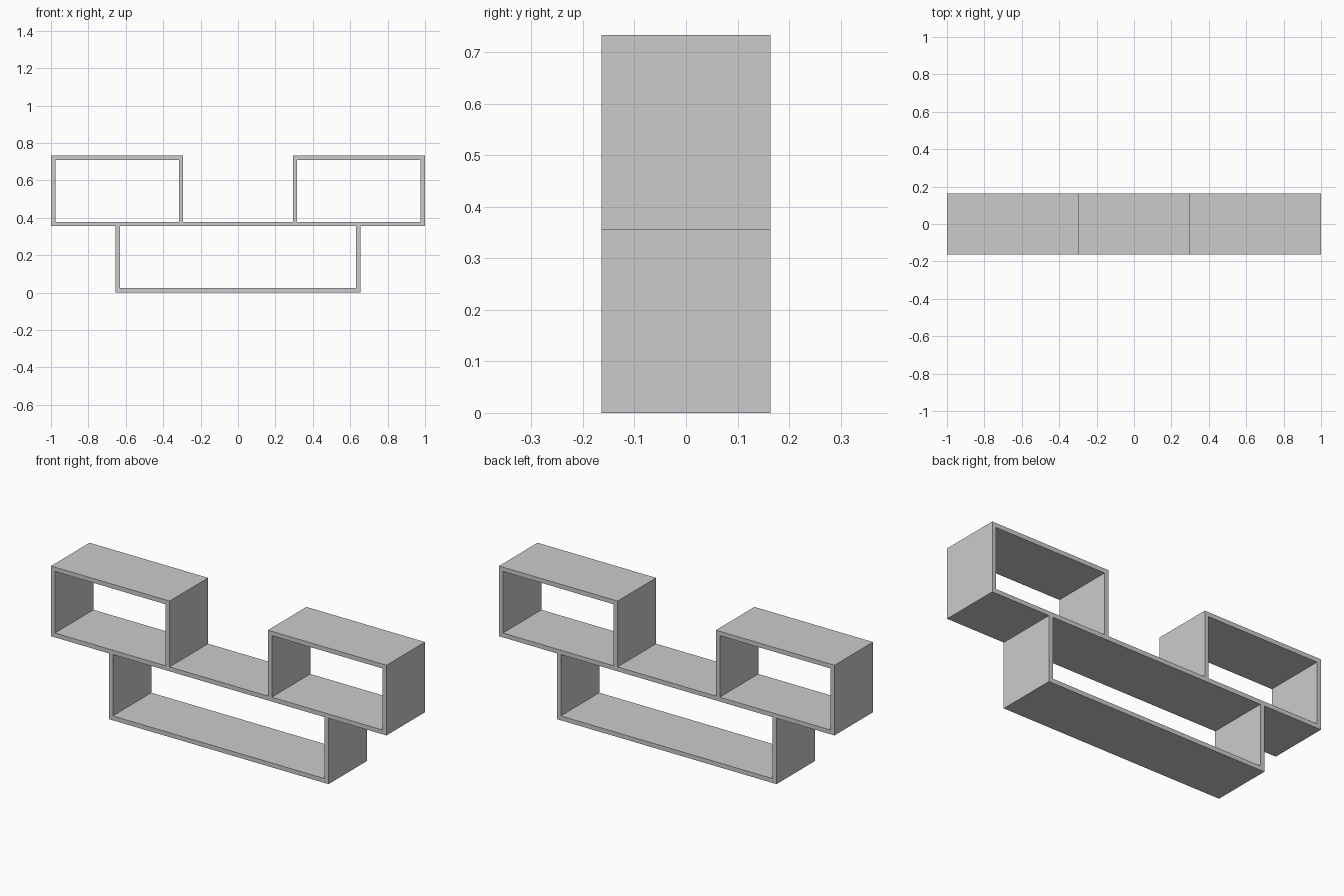
import bpy
import bmesh

if "Cube" in bpy.data.objects:
    bpy.data.objects.remove(bpy.data.objects["Cube"])

T = 0.0235        # board thickness
D = 0.164         # half depth
Z1, Z2 = 0.3545, 0.733   # underside of long shelf, overall top


def extrude_profile(name, pts):
    """Extrude an x-z outline through the full depth."""
    bm = bmesh.new()
    face = bm.faces.new([bm.verts.new((x, -D, z)) for x, z in pts])
    res = bmesh.ops.extrude_face_region(bm, geom=[face])
    verts = [v for v in res["geom"] if isinstance(v, bmesh.types.BMVert)]
    bmesh.ops.translate(bm, vec=(0, 2 * D, 0), verts=verts)
    bmesh.ops.recalc_face_normals(bm, faces=bm.faces)
    mesh = bpy.data.meshes.new(name)
    bm.to_mesh(mesh)
    bm.free()
    obj = bpy.data.objects.new(name, mesh)
    bpy.context.collection.objects.link(obj)
    return obj


def u_frame(name, x0, x1, z_open, z_closed):
    """Three-sided frame, open towards the long shelf."""
    t = T if z_closed > z_open else -T
    return extrude_profile(name, [
        (x0, z_open), (x0, z_closed), (x1, z_closed), (x1, z_open),
        (x1 - T, z_open), (x1 - T, z_closed - t),
        (x0 + T, z_closed - t), (x0 + T, z_open)])


# Long middle shelf
extrude_profile("long_shelf", [(-1, Z1), (1, Z1), (1, Z1 + T), (-1, Z1 + T)])

# Upper compartments at both ends
for side, x0, x1 in (("left", -1, -0.293), ("right", 0.293, 1)):
    u_frame(f"upper_{side}_box", x0, x1, Z1 + T, Z2)

# Wide lower compartment
u_frame("lower_box", -0.655, 0.655, Z1, 0)
